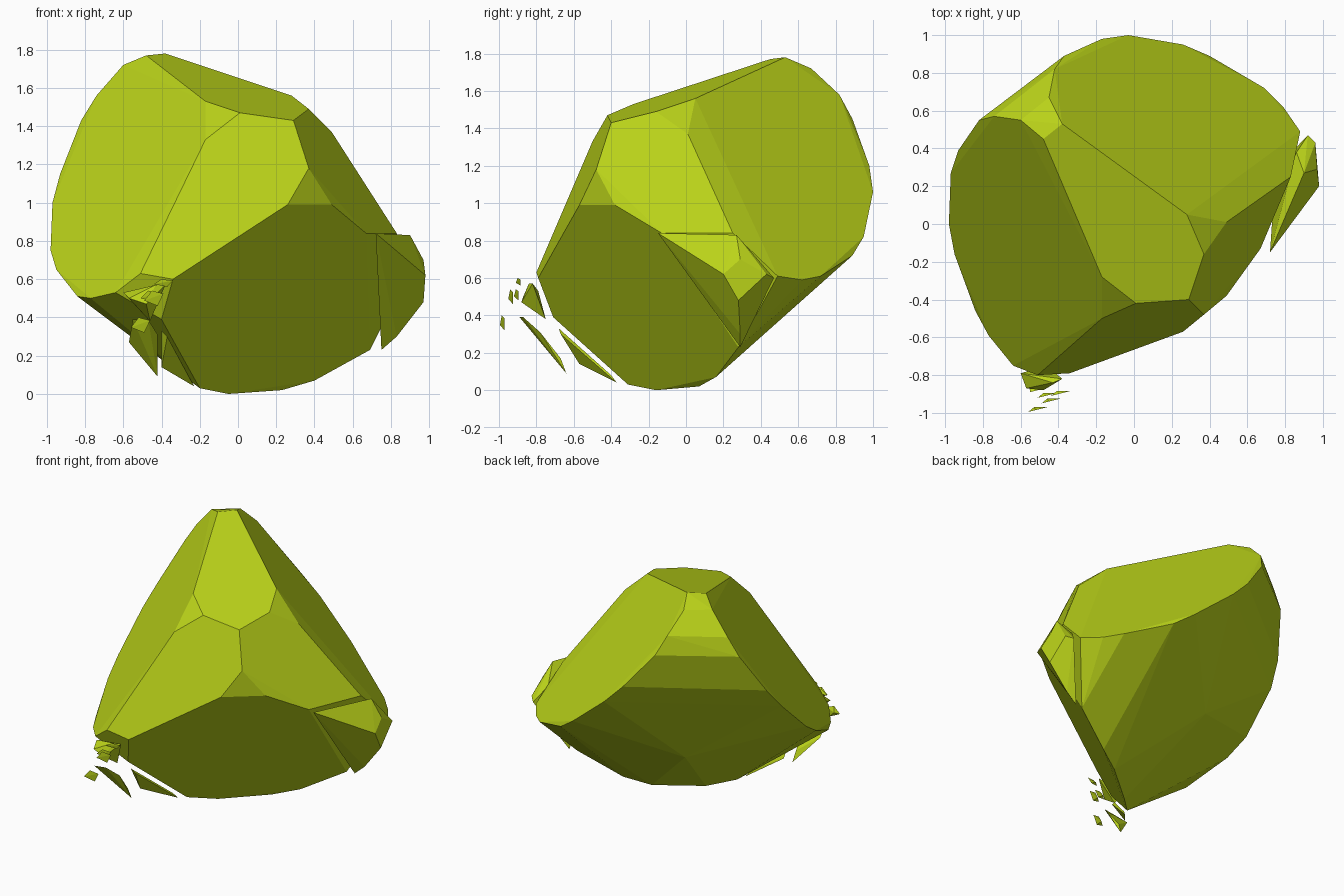
import bpy, bmesh, math

mat = bpy.data.materials.new("lime_stone")
mat.diffuse_color = (0.5, 0.66, 0.01, 1)


def hull(name, *groups):
    """Flat-faced stone: convex hull of outline points, near-flat facets merged."""
    bm = bmesh.new()
    for group in groups:
        for p in group:
            bm.verts.new(p)
    res = bmesh.ops.convex_hull(bm, input=bm.verts[:])
    loose = {v for v in res["geom_interior"] + res["geom_unused"]
             if isinstance(v, bmesh.types.BMVert)}
    bmesh.ops.delete(bm, geom=list(loose), context='VERTS')
    bmesh.ops.dissolve_limit(bm, angle_limit=math.radians(4),
                             verts=bm.verts[:], edges=bm.edges[:])
    bmesh.ops.recalc_face_normals(bm, faces=bm.faces[:])
    me = bpy.data.meshes.new(name)
    bm.to_mesh(me)
    bm.free()
    me.materials.append(mat)
    ob = bpy.data.objects.new(name, me)
    bpy.context.collection.objects.link(ob)
    return ob


# Rim of the big left cut
left_cut = [(-.48, .45, 1.77), (-.17, -.28, 1.53), (-.17, -.5, 1.33), (-.51, -.8, .63),
            (-.64, -.75, .53), (-.77, -.59, .5), (-.84, -.46, .51), (-.95, -.16, .65),
            (-.98, 0, .75), (-.97, .27, 1.0), (-.93, .39, 1.15), (-.82, .55, 1.43),
            (-.74, .57, 1.56), (-.6, .55, 1.72)]
# Rim of the big back-right cut
back_cut = [(-.38, .53, 1.78), (.28, .05, 1.56), (.49, .01, 1.37), (.83, .25, .84),
            (.88, .49, .61), (.79, .62, .59), (.69, .72, .61), (.4, .89, .72),
            (.26, .95, .82), (-.03, 1, 1.06), (-.17, .98, 1.2), (-.37, .89, 1.45),
            (-.42, .82, 1.58), (-.45, .67, 1.72)]
# Rim of the overhanging front cut
front_cut = [(-.34, -.79, .6), (.26, -.57, .99), (.49, -.38, .99), (.67, -.13, .84),
             (.69, .28, .23), (.4, .16, .07), (.23, .07, .02), (-.05, -.16, 0),
             (-.2, -.31, .03), (-.4, -.71, .39)]
# Remaining corners of the upper facets and the rear underside
corners = [(.01, -.42, 1.47), (.29, -.4, 1.43), (.37, -.48, 1.18), (.37, -.16, 1.49),
           (-.28, .41, .49)]
hull("main_rock", left_cut, back_cut, front_cut, corners)

# Chip split from the right side
hull("side_chip", [(.72, -.15, .84), (.9, .27, .83), (.97, .29, .7), (.98, .2, .62),
                   (.97, .28, .48), (.83, .29, .3), (.75, .29, .23), (.92, .47, .6),
                   (.96, .43, .62), (.86, .38, .7)])

# Splinters broken from the front left corner
hull("outer_splinter", [(-.55, -.89, .39), (-.47, -.87, .39), (-.42, -.64, .09),
                        (-.43, -.67, .17), (-.57, -.75, .27), (-.42, -.78, .31)])
hull("inner_splinter", [(-.4, -.68, .33), (-.37, -.67, .3), (-.23, -.37, .04),
                        (-.25, -.4, .08), (-.4, -.57, .14), (-.33, -.55, .2)])
hull("corner_splinter", [(-.6, -.79, .53), (-.43, -.84, .57), (-.57, -.87, .5),
                         (-.48, -.88, .47), (-.46, -.75, .38), (-.38, -.82, .57)])

# Small flakes in front of the corner
for i, (x, y, z, h) in enumerate([(-.44, -.94, .5, .04), (-.39, -.9, .58, .02),
                                  (-.51, -.985, .36, .04), (-.46, -.91, .51, .03)]):
    hull(f"flake_{i + 1}", [(x - .05, y - .01, z - h * .3), (x - .01, y, z + h),
                            (x + .05, y + .015, z + h * .6), (x + .02, y + .015, z - h),
                            (x - .02, y + .015, z)])
